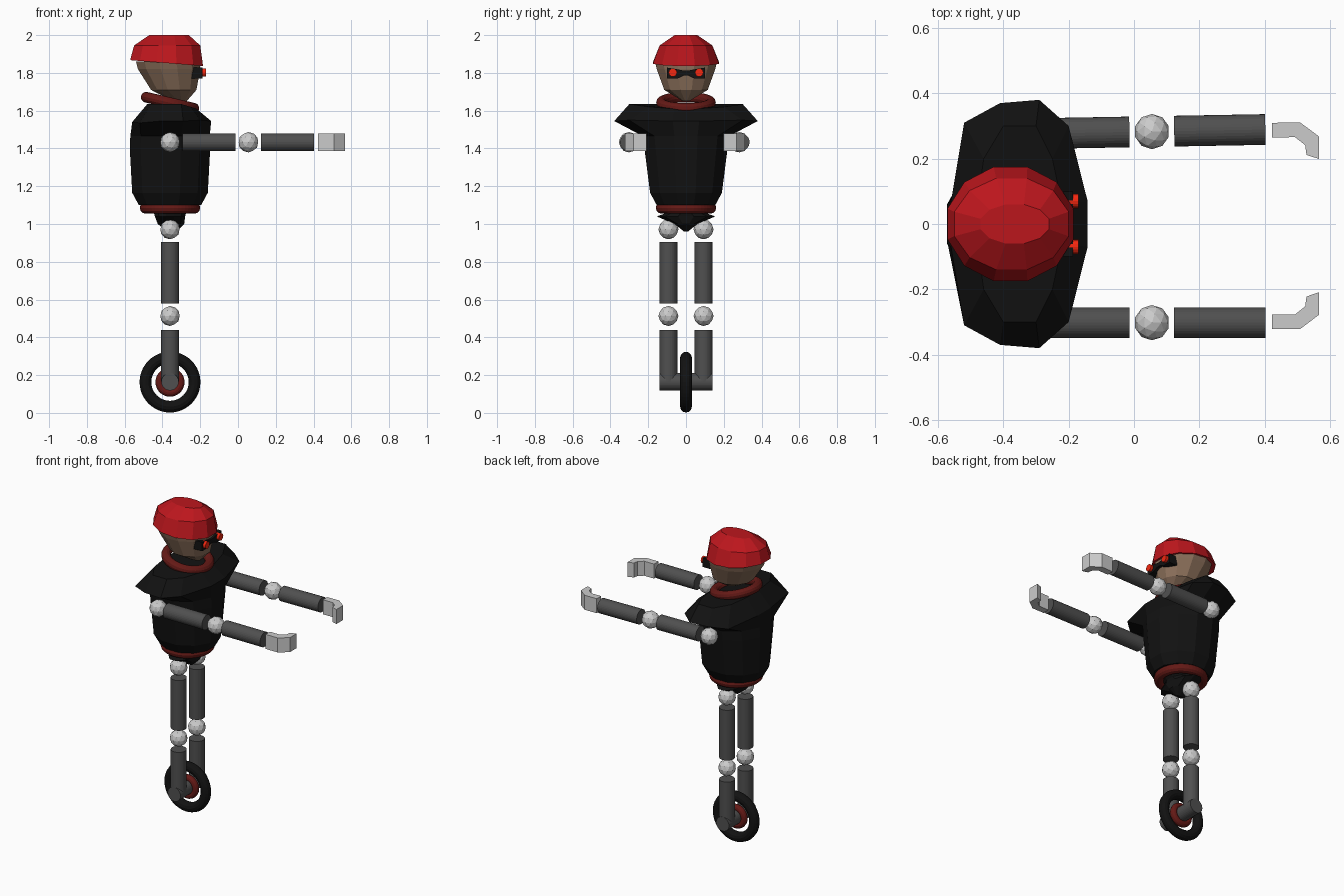
import bpy, bmesh
from math import cos, sin, pi, radians
from mathutils import Vector

if "Cube" in bpy.data.objects:
    bpy.data.objects.remove(bpy.data.objects["Cube"])

BODY_X = -0.36


def material(name, rgb):
    m = bpy.data.materials.new(name)
    m.diffuse_color = (*rgb, 1)
    m.use_nodes = True
    m.node_tree.nodes["Principled BSDF"].inputs["Base Color"].default_value = m.diffuse_color
    return m


RED = material("red", (0.5, 0.008, 0.012))
MAROON = material("maroon", (0.13, 0.01, 0.008))
BLACK = material("black", (0.006, 0.006, 0.006))
DARK = material("dark_grey", (0.08, 0.08, 0.08))
SKIN = material("tan", (0.25, 0.155, 0.1))
GLOW = material("glow_red", (0.9, 0.02, 0.005))


def finish(name, mat):
    o = bpy.context.object
    o.name = name
    if mat:
        o.data.materials.append(mat)
    return o


def ball(name, loc, r):
    bpy.ops.mesh.primitive_ico_sphere_add(subdivisions=2, radius=r, location=loc)
    return finish(name, None)


def rod(name, a, b, r, mat, sides=32):
    a, b = Vector(a), Vector(b)
    d = b - a
    bpy.ops.mesh.primitive_cylinder_add(vertices=sides, radius=r, depth=d.length,
                                        location=(a + b) / 2,
                                        rotation=d.to_track_quat('Z', 'Y').to_euler())
    return finish(name, mat)


def ring(name, loc, major, minor, mat, rot=(0, 0, 0)):
    bpy.ops.mesh.primitive_torus_add(major_radius=major, minor_radius=minor,
                                     major_segments=48, minor_segments=12,
                                     location=loc, rotation=rot)
    return finish(name, mat)


def mesh_from(name, bm, mat):
    bmesh.ops.recalc_face_normals(bm, faces=bm.faces)
    me = bpy.data.meshes.new(name)
    bm.to_mesh(me)
    bm.free()
    o = bpy.data.objects.new(name, me)
    bpy.context.collection.objects.link(o)
    if mat:
        me.materials.append(mat)
    return o


def oval(cx, rx, ry, z, tilt=0):
    """Half of a 12-sided oval (y > 0); the loft mirrors it."""
    pts = []
    for k in range(6):
        a = radians(15 + 30 * k)
        dx = rx * cos(a) / cos(pi / 12)
        pts.append((cx + dx, ry * sin(a) / cos(pi / 12), z + tilt * dx))
    return pts


def loft(name, halves, mat):
    bm = bmesh.new()
    loops = []
    for half in halves:
        full = half + [(x, -y, z) for x, y, z in reversed(half)]
        loops.append([bm.verts.new(p) for p in full])
    for lo, hi in zip(loops, loops[1:]):
        n = len(lo)
        for i in range(n):
            j = (i + 1) % n
            bm.faces.new((lo[i], lo[j], hi[j], hi[i]))
    bm.faces.new(loops[0])
    bm.faces.new(loops[-1])
    return mesh_from(name, bm, mat)


def prism(name, pts, offset, mat):
    bm = bmesh.new()
    f = bm.faces.new([bm.verts.new(p) for p in pts])
    new = bmesh.ops.extrude_face_region(bm, geom=[f], use_keep_orig=True)["geom"]
    bmesh.ops.translate(bm, vec=offset,
                        verts=[v for v in new if isinstance(v, bmesh.types.BMVert)])
    return mesh_from(name, bm, mat)


# Wheel, hub and axle
WHEEL = (BODY_X, 0, 0.163)
ring("tyre", WHEEL, 0.13, 0.031, BLACK, (pi / 2, 0, 0))
ring("hub_ring", WHEEL, 0.056, 0.021, MAROON, (pi / 2, 0, 0))
rod("axle", (BODY_X, -0.14, 0.165), (BODY_X, 0.14, 0.165), 0.046, DARK)

# Legs
for side, s in (("right", -1), ("left", 1)):
    y = 0.093 * s
    rod(side + "_lower_leg", (BODY_X, y, 0.165), (BODY_X, y, 0.44), 0.047, DARK)
    ball(side + "_knee", (BODY_X, y, 0.513), 0.053)
    rod(side + "_upper_leg", (BODY_X, y, 0.58), (BODY_X, y, 0.905), 0.047, DARK)
    ball(side + "_hip", (BODY_X, y, 0.972), 0.053)

# Pelvis and waist ring
loft("pelvis", [oval(-0.35, 0.025, 0.01, 0.96), oval(-0.355, 0.07, 0.06, 1.0),
                oval(BODY_X, 0.08, 0.155, 1.04), oval(BODY_X, 0.085, 0.1, 1.06),
                oval(BODY_X, 0.12, 0.12, 1.1)], BLACK)
ring("waist_ring", (BODY_X, 0, 1.085), 0.13, 0.03, MAROON)

# Torso with broad shoulders
shoulder = [(-0.142, 0.07, 1.545), (-0.2, 0.3, 1.55), (-0.29, 0.38, 1.545),
            (-0.41, 0.37, 1.545), (-0.52, 0.31, 1.535), (-0.56, 0.07, 1.54)]
top = [(-0.22, 0.06, 1.61), (-0.25, 0.2, 1.62), (-0.3, 0.3, 1.635),
       (-0.4, 0.3, 1.635), (-0.46, 0.2, 1.635), (-0.48, 0.06, 1.635)]
loft("torso", [oval(BODY_X, 0.165, 0.155, 1.1), oval(BODY_X, 0.2, 0.19, 1.165),
               oval(BODY_X, 0.213, 0.22, 1.4), oval(BODY_X, 0.21, 0.228, 1.465),
               shoulder, top], BLACK)
ring("collar", (BODY_X, 0, 1.642), 0.13, 0.028, MAROON, (0, radians(13), 0))

# Head and cap
loft("head", [oval(-0.31, 0.04, 0.02, 1.652), oval(-0.34, 0.12, 0.115, 1.71),
              oval(-0.365, 0.165, 0.155, 1.82), oval(-0.37, 0.17, 0.165, 1.86)], SKIN)
loft("cap", [oval(-0.378, 0.193, 0.175, 1.852, -0.08), oval(-0.375, 0.175, 0.14, 1.945),
             oval(-0.365, 0.105, 0.06, 2.0)], RED)

# Goggles and glowing eyes
half = [(0.012, 1.812), (0.05, 1.82), (0.1, 1.828), (0.1, 1.77), (0.045, 1.77), (0.012, 1.785)]
outline = half + [(-y, z) for y, z in reversed(half)]
prism("goggles", [(-0.3, y, z) for y, z in outline], (0.113, 0, 0), BLACK)
for side, s in (("right", -1), ("left", 1)):
    rod(side + "_eye", (-0.2, 0.07 * s, 1.802), (-0.17, 0.07 * s, 1.802), 0.022, GLOW, 16)

# Arms and hooked hands, the left one splayed slightly
HAND = [(0.423, 0.02), (0.508, 0.02), (0.566, -0.024), (0.566, -0.093),
        (0.528, -0.08), (0.524, -0.05), (0.493, -0.025), (0.423, -0.025)]
ARM_Z = 1.433
for side, s, y0, splay in (("right", -1, 0.302, 0.0), ("left", 1, 0.282, 0.018)):
    def at(x):
        return (x, s * (y0 + splay * x), ARM_Z)
    ball(side + "_shoulder", at(BODY_X), 0.053)
    rod(side + "_upper_arm", at(-0.295), at(-0.014), 0.047, DARK)
    ball(side + "_elbow", at(0.055), 0.054)
    rod(side + "_forearm", at(0.123), at(0.402), 0.047, DARK)
    prism(side + "_hand", [(x, at(x)[1] + s * dy, ARM_Z - 0.047) for x, dy in HAND],
          (0, 0, 0.094), None)
